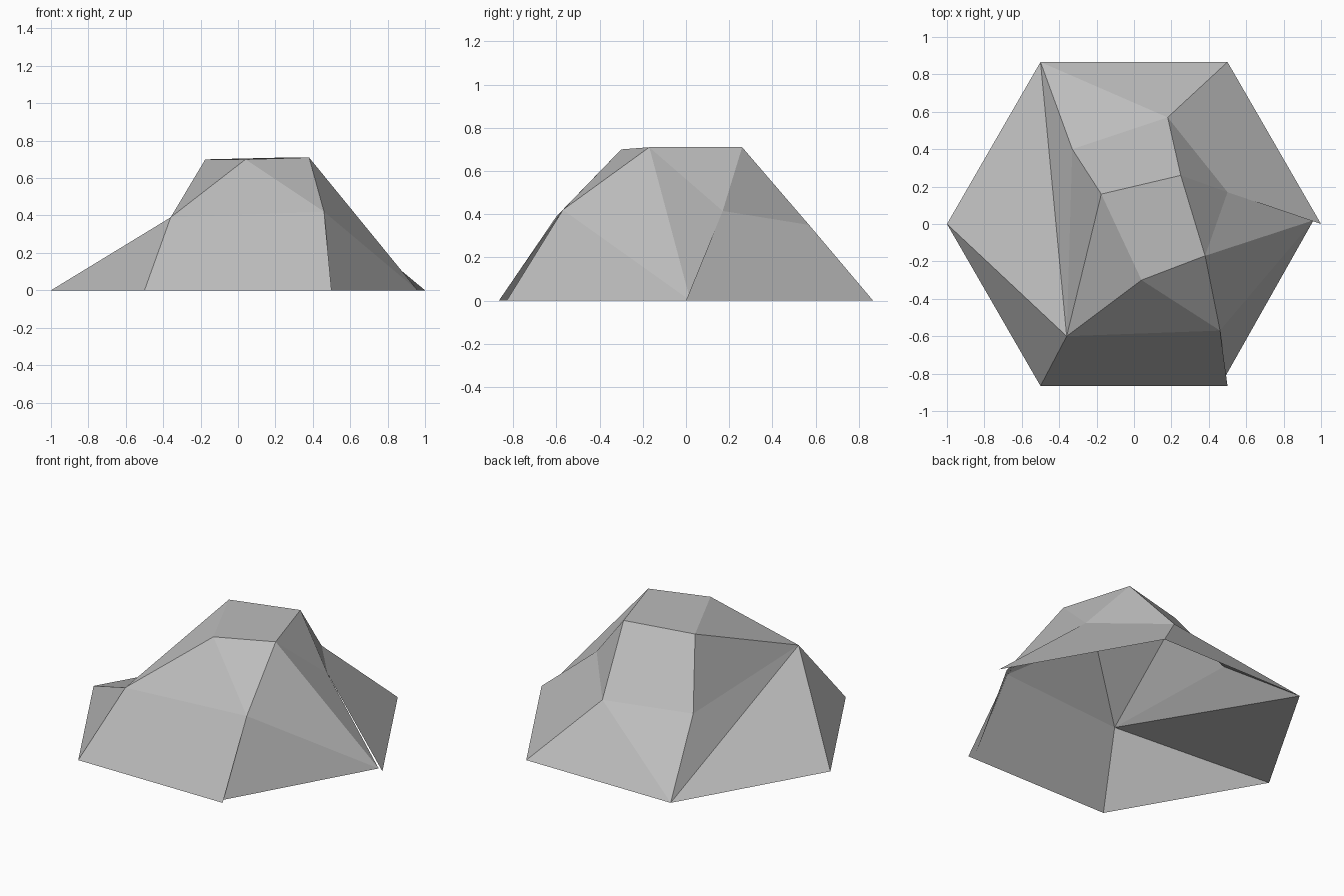
import bpy
import bmesh
from math import cos, sin, radians
from mathutils import Vector

default_cube = bpy.data.objects.get("Cube")
if default_cube:
    bpy.data.objects.remove(default_cube, do_unlink=True)

# Stone material
stone = bpy.data.materials.new("stone_grey")
stone.use_nodes = True
stone_colour = (0.5, 0.5, 0.5, 1)
stone.diffuse_color = stone_colour
stone.node_tree.nodes["Principled BSDF"].inputs["Base Color"].default_value = stone_colour

# Hexagonal footprint on the ground
corner_names = ["base_right", "base_back_right", "base_back_left",
                "base_left", "base_front_left", "base_front_right"]
points = {}
for index, name in enumerate(corner_names):
    angle = radians(60 * index)
    points[name] = (cos(angle), sin(angle), 0)

# Irregular shoulder, summit and the slightly inset foot of the split side
points.update(
    shoulder_front_left=(-.36, -.6, .39),
    shoulder_front_right=(.46, -.57, .42),
    shoulder_right=(.5, .17, .415),
    shoulder_back=(.18, .57, .35),
    shoulder_back_left=(-.33, .4, .335),
    top_left=(-.175, .16, .7),
    top_back=(.25, .26, .71),
    top_right=(.38, -.17, .71),
    top_front=(.04, -.3, .7),
    split_foot_back=(.96, .02, 0),
    split_foot_front=(.48, -.83, 0),
)

facets = [
    # Summit
    "top_left top_front top_right top_back",
    # Front
    "base_front_left base_front_right shoulder_front_right shoulder_front_left",
    "shoulder_front_left shoulder_front_right top_front",
    "top_front shoulder_front_right top_right",
    # Split side
    "split_foot_front split_foot_back shoulder_front_right",
    "shoulder_front_right split_foot_back top_right",
    "top_right split_foot_back shoulder_right",
    "top_right shoulder_right top_back",
    # Back
    "base_right base_back_right shoulder_back shoulder_right",
    "shoulder_right shoulder_back top_back",
    "base_back_right base_back_left shoulder_back",
    "base_back_left shoulder_back_left shoulder_back",
    "shoulder_back shoulder_back_left top_left top_back",
    # Left side
    "base_back_left base_left shoulder_front_left",
    "base_left base_front_left shoulder_front_left",
    "base_back_left shoulder_front_left shoulder_back_left",
    "shoulder_back_left shoulder_front_left top_left",
    "top_left shoulder_front_left top_front",
]

# Open-bottomed faceted shell
bm = bmesh.new()
verts = {name: bm.verts.new(position) for name, position in points.items()}
for facet in facets:
    face = bm.faces.new([verts[name] for name in facet.split()])
    face.normal_update()
    if face.normal.dot(face.calc_center_median() - Vector((0, 0, 0))) < 0:
        face.normal_flip()

mesh = bpy.data.meshes.new("rock")
bm.to_mesh(mesh)
bm.free()
mesh.materials.append(stone)
rock = bpy.data.objects.new("rock", mesh)
bpy.context.collection.objects.link(rock)
